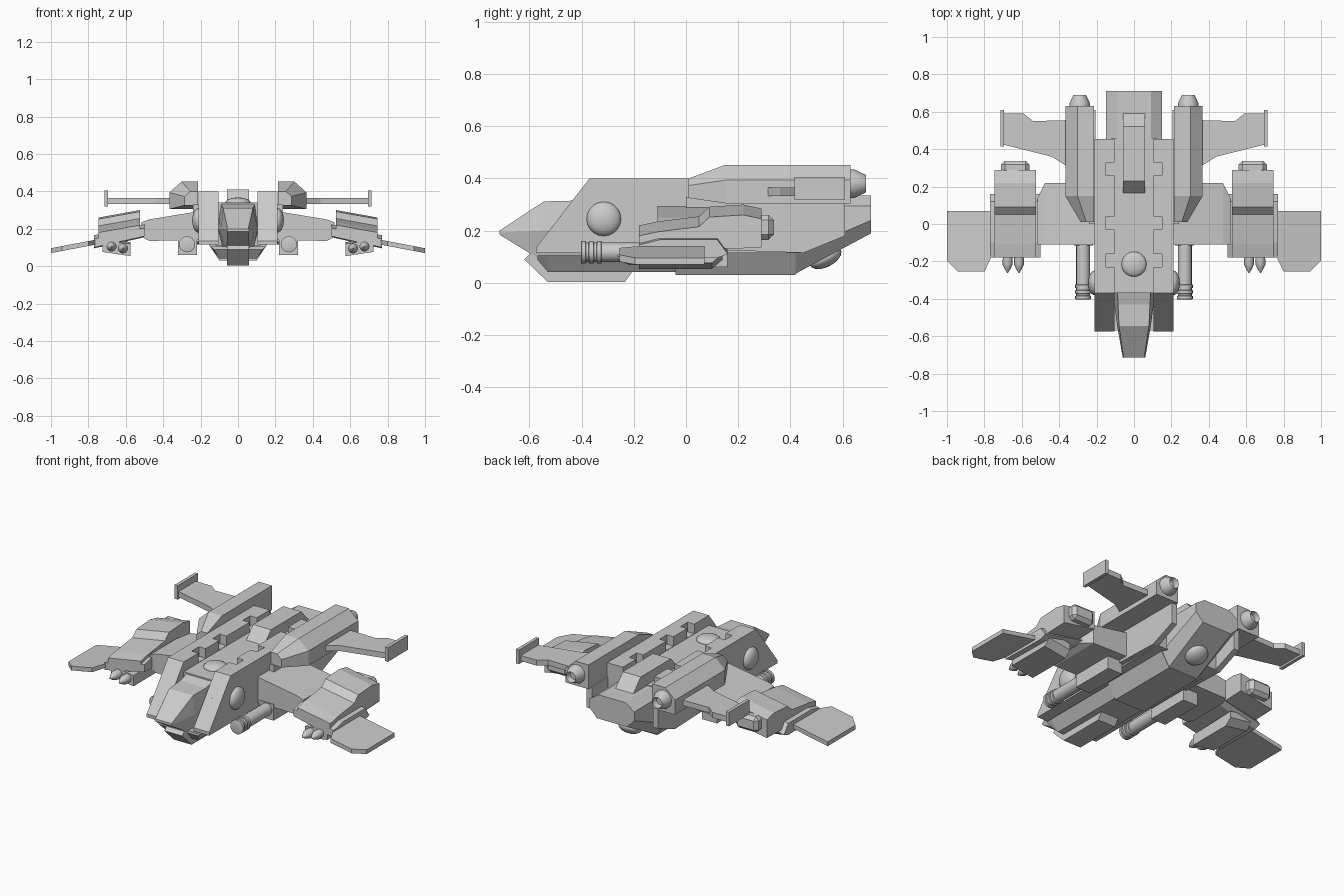
import bpy, bmesh, math
from mathutils import Matrix, Vector

if "Cube" in bpy.data.objects:
    bpy.data.objects.remove(bpy.data.objects["Cube"])


def finish(name, bm, mirror=False, smooth=False):
    bmesh.ops.recalc_face_normals(bm, faces=bm.faces)
    me = bpy.data.meshes.new(name)
    bm.to_mesh(me)
    bm.free()
    ob = bpy.data.objects.new(name, me)
    bpy.context.collection.objects.link(ob)
    if smooth:
        bpy.context.view_layer.objects.active = ob
        ob.select_set(True)
        bpy.ops.object.shade_smooth_by_angle(angle=math.radians(40))
        ob.select_set(False)
    if mirror:
        ob.modifiers.new("mirror", "MIRROR").use_axis[0] = True
    return ob


def loft(name, loops, mirror=False):
    """Skin matching loops of 3D points and cap both ends."""
    bm = bmesh.new()
    rows = [[bm.verts.new(p) for p in lp] for lp in loops]
    n = len(rows[0])
    for a, b in zip(rows, rows[1:]):
        for i in range(n):
            j = (i + 1) % n
            bm.faces.new((a[i], a[j], b[j], b[i]))
    bm.faces.new(rows[0])
    bm.faces.new(rows[-1])
    return finish(name, bm, mirror)


def side_prism(name, yz, x0, x1, mirror=True, tilt=0.0):
    """Side profile extruded along x; tilt is the z drop per unit x."""
    mid = (x0 + x1) / 2
    return loft(name, [[(x, y, z - tilt * (x - mid)) for y, z in yz] for x in (x0, x1)], mirror)


def front_prism(name, xz, y0, y1, mirror=False):
    return loft(name, [[(x, y, z) for x, z in xz] for y in (y0, y1)], mirror)


def plan_prism(name, pts, z0, z1):
    return loft(name, [[(x, y, z) for x, y in pts] for z in (z0, z1)], True)


def box(name, x0, x1, y0, y1, z0, z1, mirror=False):
    return side_prism(name, [(y0, z0), (y1, z0), (y1, z1), (y0, z1)], x0, x1, mirror)


def lathe(name, x, z, prof, seg=16):
    """Rings of (y, radius) around a fore-and-aft axis, mirrored."""
    ob = loft(name, [[(x + r * math.cos(k * math.tau / seg), y, z + r * math.sin(k * math.tau / seg))
                      for k in range(seg)] for y, r in prof], True)
    bpy.context.view_layer.objects.active = ob
    ob.select_set(True)
    bpy.ops.object.shade_smooth_by_angle(angle=math.radians(35))
    ob.select_set(False)


def dome(name, loc, r, normal, depth, mirror=False):
    bm = bmesh.new()
    rot = Vector(normal).to_track_quat('Z', 'Y').to_matrix().to_4x4()
    bmesh.ops.create_uvsphere(bm, u_segments=20, v_segments=12, radius=1,
                              matrix=Matrix.Translation(loc) @ rot @ Matrix.Diagonal((r, r, depth, 1)))
    finish(name, bm, mirror, True)


def sym(half):
    return half + [(-x, z) for x, z in reversed(half)]


# central hull, rear block and keel
box("central_deck", -0.12, 0.12, -0.37, 0.46, 0.11, 0.34)
oct_top = [(0.09, 0.335), (0.15, 0.295)]
loft("rear_hull", [[(x, y, z) for x, z in sym(oct_top + low)] for y, low in (
    (0.25, [(0.15, 0.115), (0.10, 0.035)]),
    (0.42, [(0.15, 0.115), (0.10, 0.035)]),
    (0.71, [(0.15, 0.24), (0.10, 0.19)]))])
front_prism("keel", sym([(0.155, 0.115), (0.10, 0.03)]), -0.04, 0.42)
loft("front_keel", [[(x, y, z) for x, z in sym([(0.15, 0.105), (w, zl)])]
                    for y, w, zl in ((-0.57, 0.13, 0.09), (-0.53, 0.10, 0.042), (0.0, 0.10, 0.042))])
side_prism("chin", [(-0.62, 0.09), (-0.53, 0.003), (-0.235, 0.003), (-0.20, 0.05), (-0.20, 0.11), (-0.60, 0.11)],
           -0.06, 0.06, False)
side_prism("spine_block", [(0.16, 0.335), (0.23, 0.41), (0.52, 0.41), (0.59, 0.335)], -0.06, 0.06, False)

# armoured side slabs with notched inner lips
slab = [(-0.575, 0.115), (0.455, 0.115), (0.455, 0.40), (-0.37, 0.40), (-0.575, 0.135)]
side_prism("side_slab", slab, 0.15, 0.21)
side_prism("inner_slab", [(-0.575, 0.115), (0.455, 0.115), (0.455, 0.342), (-0.415, 0.342), (-0.575, 0.135)],
           0.105, 0.15)
side_prism("front_lip", [(-0.415, 0.342), (-0.37, 0.40), (-0.23, 0.40), (-0.23, 0.342)], 0.105, 0.15)
for i, (a, b) in enumerate(((-0.16, -0.03), (0.04, 0.26), (0.33, 0.455))):
    box(f"lip_{i}", 0.105, 0.15, a, b, 0.342, 0.40, True)

# cockpit nose
loft("cockpit", [[(x, y, z) for x, z in sym(h)] for y, h in (
    (-0.715, [(0.055, 0.20), (0.06, 0.193), (0.055, 0.185)]),
    (-0.545, [(0.08, 0.312), (0.09, 0.20), (0.06, 0.08)]),
    (-0.43, [(0.085, 0.315), (0.105, 0.20), (0.07, 0.08)]),
    (-0.34, [(0.09, 0.34), (0.11, 0.20), (0.08, 0.08)]))])

# domes on roof, cheeks and tail underside
dome("roof_dome", (0, -0.215, 0.34), 0.067, (0, 0, 1), 0.027)
dome("cheek_dome", (0.21, -0.315, 0.245), 0.066, (1, 0, 0), 0.035, True)
dome("tail_dome", (0, 0.535, 0.096), 0.066, (0, 0.46, -0.89), 0.035)

# upper engine nacelles with nozzles and pylons
nac = lambda y, xo, zt, zb, c: [(0.213, y, zt), (xo - c, y, zt), (xo, y, zt - c * 0.9), (xo, y, zb), (0.213, y, zb)]
loft("nacelle", [nac(0.01, 0.285, 0.40, 0.325, 0.03), nac(0.15, 0.367, 0.452, 0.305, 0.065),
                 nac(0.63, 0.367, 0.452, 0.305, 0.065)], True)
side_prism("pylon", [(0.0, 0.13), (0.45, 0.115), (0.61, 0.18), (0.61, 0.31), (0.0, 0.33)], 0.205, 0.24)
lathe("nozzle", 0.29, 0.38, [(0.62, 0.055), (0.645, 0.055), (0.69, 0.033), (0.66, 0.025)], 12)

# tail fins with end plates
plan_prism("tail_fin", [(0.36, 0.555), (0.54, 0.55), (0.59, 0.59), (0.70, 0.59), (0.70, 0.425), (0.44, 0.36),
                        (0.36, 0.31)], 0.332, 0.365)
box("fin_plate", 0.695, 0.715, 0.415, 0.61, 0.32, 0.405, True)

# inner wing, middle wing and outer tip plate
plan = [(0.20, -0.11, 0.14, 0.295), (0.475, -0.11, 0.135, 0.25), (0.515, -0.11, 0.155, 0.235)]
loft("inner_wing", [[(x, yf, zb), (x, yb, zb), (x, yb, zt), (x, yf, zt)] for (x, yf, zb, zt), yb in
                    zip(plan, (0.22, 0.22, 0.14))], True)
side_prism("middle_wing", [(-0.18, 0.13), (-0.18, 0.175), (-0.10, 0.195), (0.12, 0.195), (0.16, 0.14), (0.12, 0.125)],
           0.50, 0.77, True, 0.22)
tip = [(0.74, 0.07), (0.74, -0.13), (0.80, -0.255), (0.94, -0.255), (1.0, -0.195), (1.0, 0.07)]
loft("wing_tip", [[(x, y, 0.09 - 0.19 * (x - 1) + d) for x, y in tip] for d in (-0.02, 0.006)], True)

# wing engine pods and exhausts
side_prism("wing_pod", [(-0.18, 0.17), (-0.18, 0.20), (-0.11, 0.215), (0.05, 0.235), (0.09, 0.272), (0.22, 0.28),
                        (0.29, 0.265), (0.29, 0.155), (0.16, 0.15)], 0.525, 0.745, True, 0.18)
ex = box("pod_exhaust", 0.56, 0.71, 0.27, 0.337, 0.165, 0.26, True)
bev = ex.modifiers.new("bevel", "BEVEL")
bev.width, bev.segments = 0.02, 1

# missile racks
side_prism("missile_rack", [(-0.18, 0.065), (-0.18, 0.13), (0.14, 0.14), (0.14, 0.10), (0.10, 0.065)],
           0.575, 0.725, True, -0.15)
for i, x in enumerate((0.615, 0.676)):
    lathe(f"missile_{i}", x, 0.095 + i * 0.01, [(-0.17, 0.025), (-0.215, 0.027), (-0.24, 0.016), (-0.262, 0.002)], 12)

# underslung guns with ribbed muzzles
box("gun_mount", 0.22, 0.32, -0.115, 0.16, 0.06, 0.157, True)
rings = [(-0.10, 0.037), (-0.22, 0.037)]
for y in (-0.335, -0.365, -0.395):
    rings[2:2] = []
    rings += [(y + 0.012, 0.037), (y + 0.01, 0.043), (y - 0.006, 0.043), (y - 0.008, 0.037)]
lathe("gun_barrel", 0.272, 0.117, rings)
